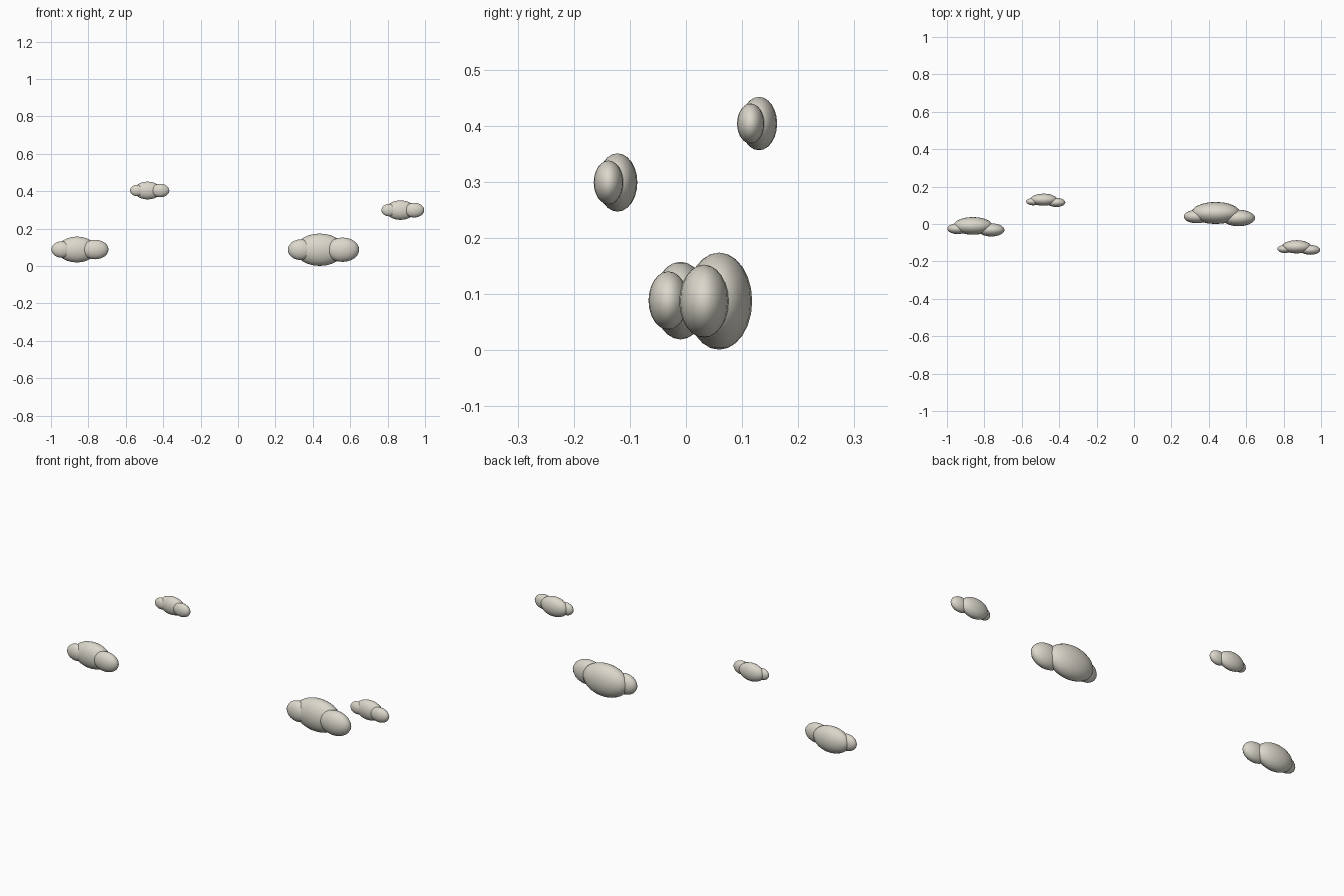
import bpy

if "Cube" in bpy.data.objects:
    bpy.data.objects.remove(bpy.data.objects["Cube"])

# one warm off-white for all clouds
mat = bpy.data.materials.new("warm cloud white")
mat.diffuse_color = (0.71, 0.68, 0.60, 1)
mat.use_nodes = True
mat.node_tree.nodes["Principled BSDF"].inputs["Base Color"].default_value = mat.diffuse_color

# puffs of a unit-scale cloud: name, offset, radii
PUFFS = [
    ("middle_puff", (0, 0, 0), (0.131, 0.059, 0.0865)),
    ("right_puff", (0.122, -0.027, 0), (0.089, 0.044, 0.065)),
    ("left_puff", (-0.102, -0.019, 0), (0.069, 0.036, 0.055)),
]

# clouds: name, centre, scale
CLOUDS = [
    ("large_cloud", (0.437, 0.059, 0.0875), 1.0),
    ("medium_cloud", (-0.861, -0.01, 0.0885), 0.8),
    ("small_right_cloud", (0.869, -0.122, 0.299), 0.6),
    ("small_left_cloud", (-0.483, 0.13, 0.404), 0.55),
]


def add_puff(name, centre, radii):
    bpy.ops.mesh.primitive_uv_sphere_add(segments=20, ring_count=12, radius=1, location=centre)
    ob = bpy.context.object
    ob.name = name
    ob.scale = radii
    bpy.ops.object.transform_apply(location=False, rotation=False, scale=True)
    bpy.ops.object.shade_smooth()
    ob.data.materials.append(mat)


for cloud, centre, s in CLOUDS:
    for puff, off, radii in PUFFS:
        add_puff(cloud + "_" + puff,
                 [c + s * o for c, o in zip(centre, off)],
                 [s * r for r in radii])
